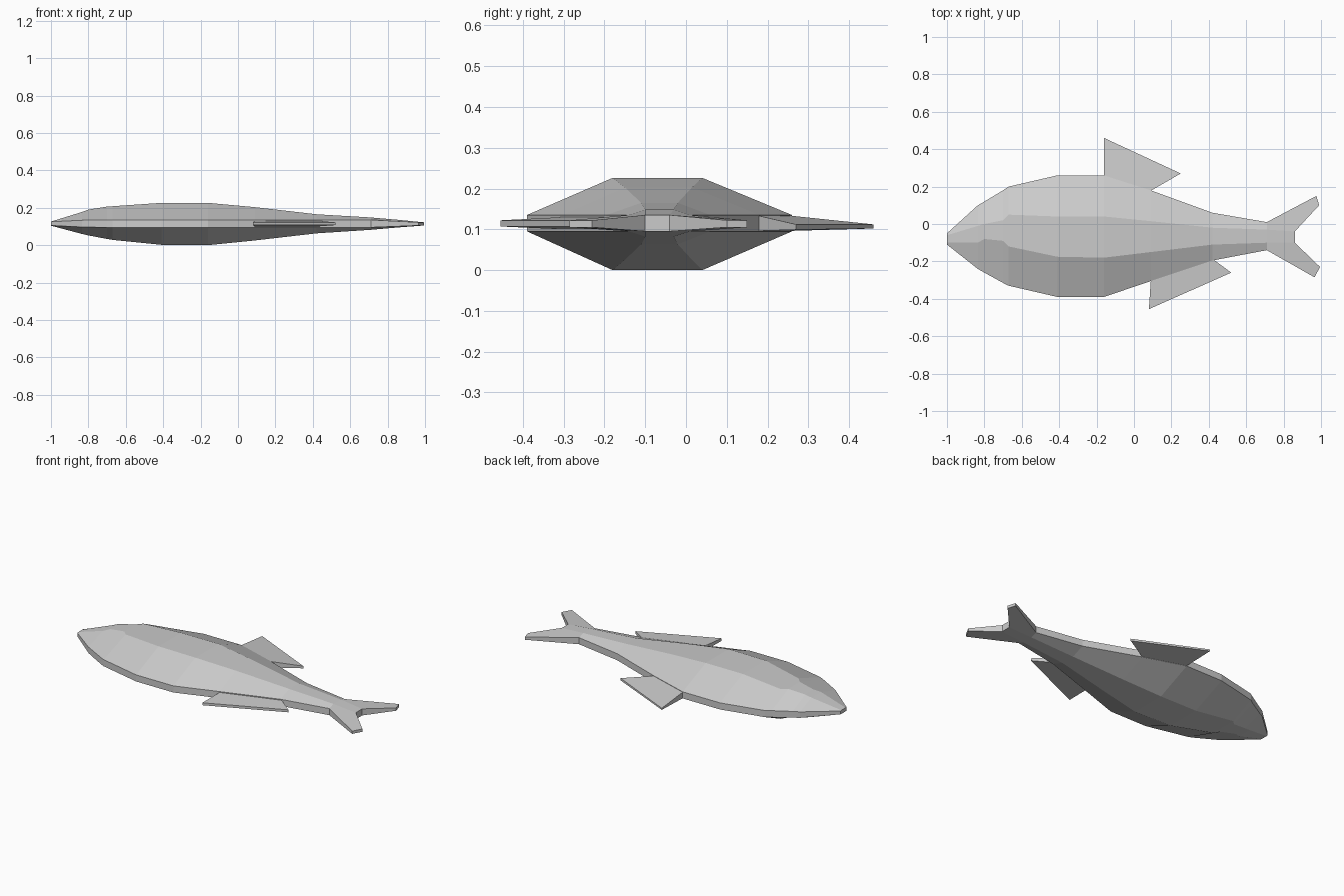
import bpy
import bmesh

if "Cube" in bpy.data.objects:
    bpy.data.objects.remove(bpy.data.objects["Cube"], do_unlink=True)

MID = 0.115  # height of the flat central plane

grey = bpy.data.materials.new("plain grey")
grey.use_nodes = True
grey.diffuse_color = (0.6, 0.6, 0.6, 1)
grey.node_tree.nodes["Principled BSDF"].inputs["Base Color"].default_value = (0.6, 0.6, 0.6, 1)


def make_object(name, bm):
    bmesh.ops.recalc_face_normals(bm, faces=bm.faces)
    mesh = bpy.data.meshes.new(name)
    bm.to_mesh(mesh)
    bm.free()
    mesh.materials.append(grey)
    obj = bpy.data.objects.new(name, mesh)
    bpy.context.collection.objects.link(obj)
    return obj


def loft(name, stations):
    """Eight-sided rings: a thin flat rim around a raised flat ridge on both sides."""
    bm = bmesh.new()
    rings = []
    for x, lo, hi, ridge_lo, ridge_hi, rim, top, bottom in stations:
        ring = [(lo, MID - rim), (lo, MID + rim), (ridge_lo, top), (ridge_hi, top),
                (hi, MID + rim), (hi, MID - rim), (ridge_hi, bottom), (ridge_lo, bottom)]
        rings.append([bm.verts.new((x, y, z)) for y, z in ring])
    for a, b in zip(rings, rings[1:]):
        for i in range(8):
            j = (i + 1) % 8
            bm.faces.new((a[i], a[j], b[j], b[i]))
    bm.faces.new(rings[0])
    bm.faces.new(rings[-1])
    return make_object(name, bm)


def slab(name, outline):
    """Tapered plate from outline points (x, y, bottom, top)."""
    bm = bmesh.new()
    low = [bm.verts.new((x, y, z)) for x, y, z, _ in outline]
    high = [bm.verts.new((x, y, z)) for x, y, _, z in outline]
    bm.faces.new(low)
    bm.faces.new(high)
    for i in range(len(outline)):
        j = (i + 1) % len(outline)
        bm.faces.new((low[i], low[j], high[j], high[i]))
    return make_object(name, bm)


# Body: x, rim low/high, ridge low/high, rim half thickness, top, bottom
loft("body", [
    (-1.00, -0.11, -0.05, -0.10, -0.06, 0.010, 0.126, 0.104),
    (-0.835, -0.24, 0.10, -0.10, -0.01, 0.018, 0.177, 0.060),
    (-0.80, -0.26, 0.12, -0.08, 0.00, 0.019, 0.190, 0.052),
    (-0.70, -0.315, 0.18, -0.09, 0.02, 0.020, 0.206, 0.033),
    (-0.67, -0.33, 0.20, -0.12, 0.05, 0.020, 0.208, 0.028),
    (-0.41, -0.39, 0.26, -0.175, 0.04, 0.020, 0.226, 0.002),
    (-0.16, -0.39, 0.26, -0.18, 0.04, 0.020, 0.226, 0.000),
    (0.09, -0.305, 0.18, -0.15, 0.015, 0.020, 0.203, 0.025),
    (0.42, -0.195, 0.06, -0.11, -0.02, 0.020, 0.165, 0.063),
    (0.71, -0.14, 0.01, -0.10, -0.03, 0.020, 0.148, 0.082),
])

# Tail: centre wedge and two lobes
root_low = (0.71, -0.10, 0.082, 0.148)
root_high = (0.71, -0.03, 0.082, 0.148)
notch_low = (0.86, -0.10, 0.095, 0.135)
notch_high = (0.86, -0.04, 0.095, 0.135)
slab("tail_centre", [root_low, notch_low, notch_high, root_high])
slab("upper_tail_lobe", [root_high, notch_high, (0.99, 0.10, 0.105, 0.122),
                         (0.975, 0.15, 0.105, 0.122), (0.71, 0.01, 0.095, 0.135)])
slab("lower_tail_lobe", [root_low, notch_low, (0.995, -0.23, 0.105, 0.122),
                         (0.965, -0.285, 0.105, 0.122), (0.71, -0.14, 0.095, 0.135)])

# Fins along the back and belly
slab("back_fin", [(-0.16, 0.25, 0.096, 0.134), (-0.16, 0.46, 0.102, 0.112),
                  (0.25, 0.27, 0.099, 0.112), (0.085, 0.175, 0.096, 0.134)])
slab("belly_fin", [(0.09, -0.30, 0.100, 0.130), (0.08, -0.455, 0.107, 0.122),
                   (0.52, -0.26, 0.107, 0.122), (0.425, -0.19, 0.100, 0.130)])
